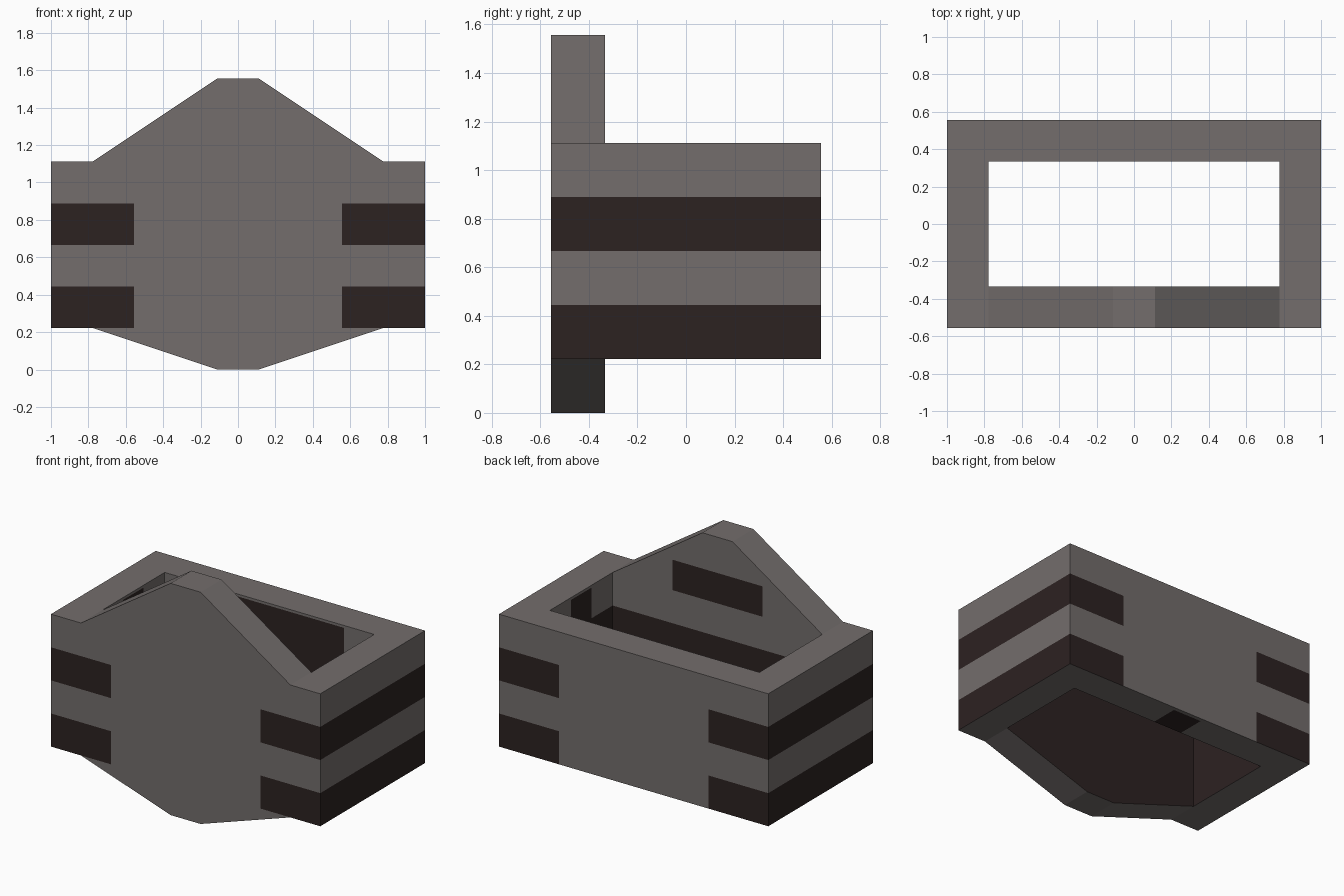
import bpy, bmesh
from mathutils import Vector

if "Cube" in bpy.data.objects:
    bpy.data.objects.remove(bpy.data.objects["Cube"])

U = 1 / 9                      # the model sits on a grid of ninths
E = 0.002


def material(name, rgb):
    m = bpy.data.materials.new(name)
    m.diffuse_color = (*rgb, 1)
    m.use_nodes = True
    m.node_tree.nodes["Principled BSDF"].inputs["Base Color"].default_value = m.diffuse_color
    return m


STONE = material("warm grey", (0.172, 0.154, 0.150))
DARK = material("dark brown", (0.0255, 0.0160, 0.0155))


def is_dark(c, n):
    """Painted pattern, chosen by face position and direction."""
    x, y, z = abs(c.x), c.y, c.z
    stripe = 2 * U < z < 4 * U or 6 * U < z < 8 * U
    if abs(n.y) > 0.9:
        if abs(y) > 4 * U:                        # outer front and back
            return stripe and x > 5 * U
        if y < 0:                                 # inside of the shield
            return z < 8 * U or (x < 3 * U and 10 * U < z < 1.315)
        return z < 8 * U or (x < 5 * U and z < 1.095)
    if abs(n.x) > 0.9:
        if x > 8 * U:                             # outer sides
            return stripe
        return z < 8 * U or (abs(y) < U and z < 1.095)
    return n.z < -0.9 and x < U and 3 * U < y < 0.53   # mark under the back wall


def build(name, profile, extrude):
    """Extrude a flat profile, cut it along the paint lines and colour it."""
    bm = bmesh.new()
    face = bm.faces.new([bm.verts.new(p) for p in profile])
    ext = bmesh.ops.extrude_face_region(bm, geom=[face], use_keep_orig=True)
    moved = [g for g in ext["geom"] if isinstance(g, bmesh.types.BMVert)]
    bmesh.ops.translate(bm, vec=Vector(extrude), verts=moved)
    bmesh.ops.recalc_face_normals(bm, faces=bm.faces)
    bmesh.ops.triangulate(bm, faces=bm.faces)

    cuts = [(0, s * k * U) for k in (1, 3, 5, 7) for s in (-1, 1)]
    cuts += [(1, v) for v in (-U, U, 3 * U, 0.53)]
    cuts += [(2, v) for v in (2 * U, 4 * U, 6 * U, 8 * U, 1.095, 10 * U, 1.315)]
    for axis, v in cuts:
        no = Vector((0, 0, 0))
        no[axis] = 1
        bmesh.ops.bisect_plane(bm, geom=bm.verts[:] + bm.edges[:] + bm.faces[:],
                               plane_co=no * v, plane_no=no, dist=1e-5)

    # remove the hidden faces where shield and frame meet
    hidden = []
    for f in bm.faces:
        c = f.calc_center_median()
        if abs(c.y + 3 * U) < E and abs(f.normal.y) > 0.9 \
                and abs(c.x) > 7 * U and 2 * U < c.z < 10 * U:
            hidden.append(f)
    bmesh.ops.delete(bm, geom=hidden, context='FACES')
    for f in bm.faces:
        f.material_index = int(is_dark(f.calc_center_median(), f.normal))

    me = bpy.data.meshes.new(name)
    bm.to_mesh(me)
    bm.free()
    me.materials.append(STONE)
    me.materials.append(DARK)
    bpy.context.collection.objects.link(bpy.data.objects.new(name, me))


# Front shield: half outline in (x, z), mirrored
half = [(1, 0), (7, 2), (9, 2), (9, 10), (7, 10), (1, 14)]
outline = half + [(-x, z) for x, z in reversed(half)]
build("front_shield", [(x * U, -5 * U, z * U) for x, z in outline], (0, 2 * U, 0))

# Side and back walls as one U-shaped frame
half = [(9, 5), (9, -3), (7, -3), (7, 3)]
outline = half + [(-x, y) for x, y in reversed(half)]
build("side_and_back_frame", [(x * U, y * U, 2 * U) for x, y in outline], (0, 0, 8 * U))
